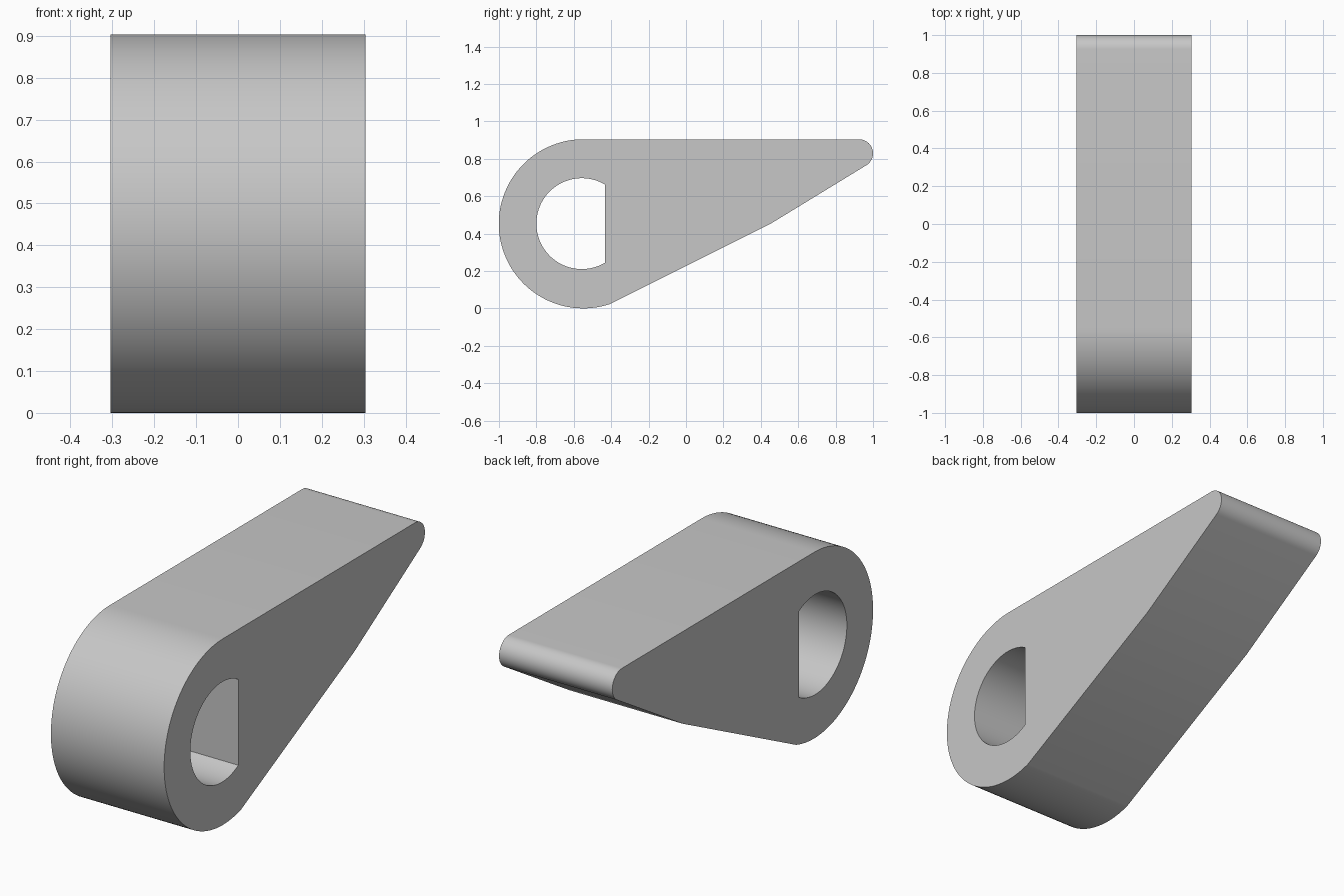
import bpy, bmesh
from math import sin, cos, acos, atan2, radians, degrees

cube = bpy.data.objects.get("Cube")
if cube:
    bpy.data.objects.remove(cube, do_unlink=True)

HALF_WIDTH = 0.304


def arc(y, z, radius, start, end, steps):
    """Points (y, z) along an arc, angles in degrees from +y."""
    angles = [radians(start + (end - start) * i / steps) for i in range(steps + 1)]
    return [(y + radius * cos(a), z + radius * sin(a)) for a in angles]


def extrude_profile(name, loops, material):
    """Fill closed loops (outline and holes) and extrude them across x."""
    bm = bmesh.new()
    edges = []
    for loop in loops:
        verts = [bm.verts.new((-HALF_WIDTH, y, z)) for y, z in loop]
        edges += [bm.edges.new((v, verts[i - 1])) for i, v in enumerate(verts)]
    bmesh.ops.triangle_fill(bm, use_beauty=True, edges=edges)
    result = bmesh.ops.extrude_face_region(bm, geom=bm.faces[:], use_keep_orig=True)
    new_verts = [g for g in result["geom"] if isinstance(g, bmesh.types.BMVert)]
    bmesh.ops.translate(bm, verts=new_verts, vec=(2 * HALF_WIDTH, 0, 0))
    bmesh.ops.recalc_face_normals(bm, faces=bm.faces[:])
    mesh = bpy.data.meshes.new(name)
    bm.to_mesh(mesh)
    bm.free()
    mesh.materials.append(material)
    obj = bpy.data.objects.new(name, mesh)
    bpy.context.collection.objects.link(obj)
    return obj


# Plain grey material
grey = bpy.data.materials.new("light grey")
grey.use_nodes = True
grey.diffuse_color = (0.57, 0.57, 0.57, 1)
grey.node_tree.nodes["Principled BSDF"].inputs["Base Color"].default_value = grey.diffuse_color

# Outline: round hub, bent underside, rounded tip
hub_y, hub_z, hub_r = -0.549, 0.452, 0.452
hub_end = 360 + degrees(atan2(-0.429, 0.139))
outline = arc(hub_y, hub_z, hub_r, 90, hub_end, 64)
outline += [(0.46, 0.457)]
outline += arc(0.925, 0.829, 0.075, -59, 90, 20)

# D-shaped shaft hole with its flat towards the tip
hole_y, hole_r, flat_y = -0.557, 0.243, -0.432
half = degrees(acos((flat_y - hole_y) / hole_r))
hole = arc(hole_y, 0.453, hole_r, half, 360 - half, 56)

lever = extrude_profile("cam_lever", [outline, hole], grey)

bpy.ops.object.select_all(action="DESELECT")
lever.select_set(True)
bpy.context.view_layer.objects.active = lever
bpy.ops.object.shade_smooth_by_angle(angle=radians(30))
